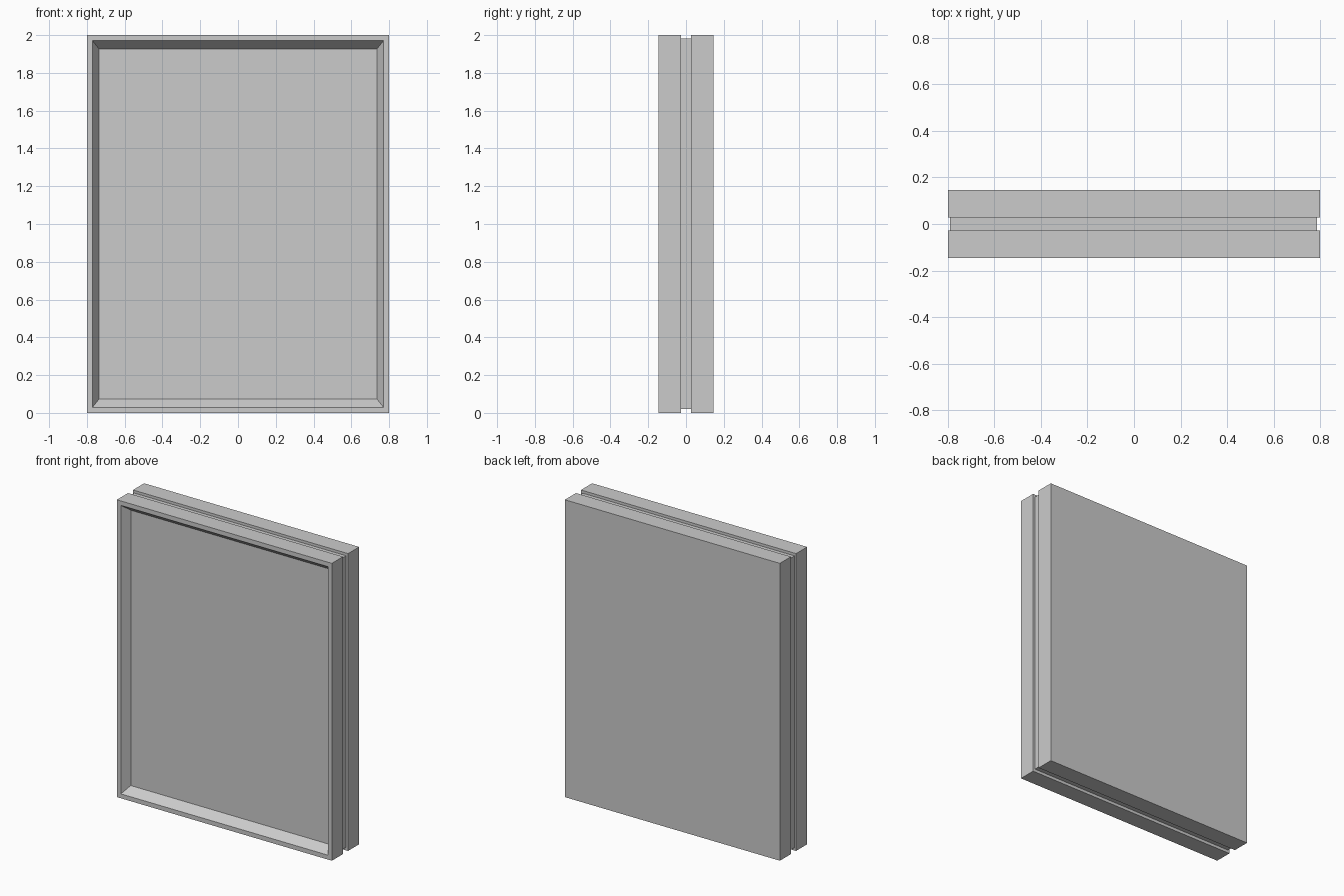
import bpy, bmesh
from mathutils import Matrix, Vector

if "Cube" in bpy.data.objects:
    bpy.data.objects.remove(bpy.data.objects["Cube"])


def slab(name, size, centre, recess=None):
    """Box, optionally with a sloped rectangular recess in its front (-y) face."""
    bm = bmesh.new()
    bmesh.ops.create_cube(bm, size=1, matrix=Matrix.Translation(centre) @ Matrix.Diagonal((*size, 1)))
    if recess:
        rim, slope, slope_z, depth = recess
        bm.normal_update()
        front = min(bm.faces, key=lambda f: f.calc_center_median().y)
        bmesh.ops.inset_region(bm, faces=[front], thickness=rim)    # flat rim
        bmesh.ops.inset_region(bm, faces=[front], thickness=0.01)   # loop that becomes the floor
        # set the floor corners inward and back from the rim opening
        hx, hz = size[0] / 2 - rim - slope, size[2] / 2 - rim - slope_z
        for v in front.verts:
            sx = 1 if v.co.x > centre[0] else -1
            sz = 1 if v.co.z > centre[2] else -1
            v.co = Vector((centre[0] + sx * hx, v.co.y + depth, centre[2] + sz * hz))
    bmesh.ops.recalc_face_normals(bm, faces=bm.faces)
    mesh = bpy.data.meshes.new(name)
    bm.to_mesh(mesh)
    bm.free()
    obj = bpy.data.objects.new(name, mesh)
    bpy.context.collection.objects.link(obj)
    return obj


# front panel with the framed recess
slab("front_panel", (1.6, 0.118, 2.0), (0, -0.086, 1.0), (0.042, 0.023, 0.032, 0.055))
# slightly smaller core leaving a groove around the edge
slab("core", (1.575, 0.056, 1.962), (-0.002, 0, 1.001))
# plain back panel
slab("back_panel", (1.6, 0.118, 2.0), (0, 0.086, 1.0))
